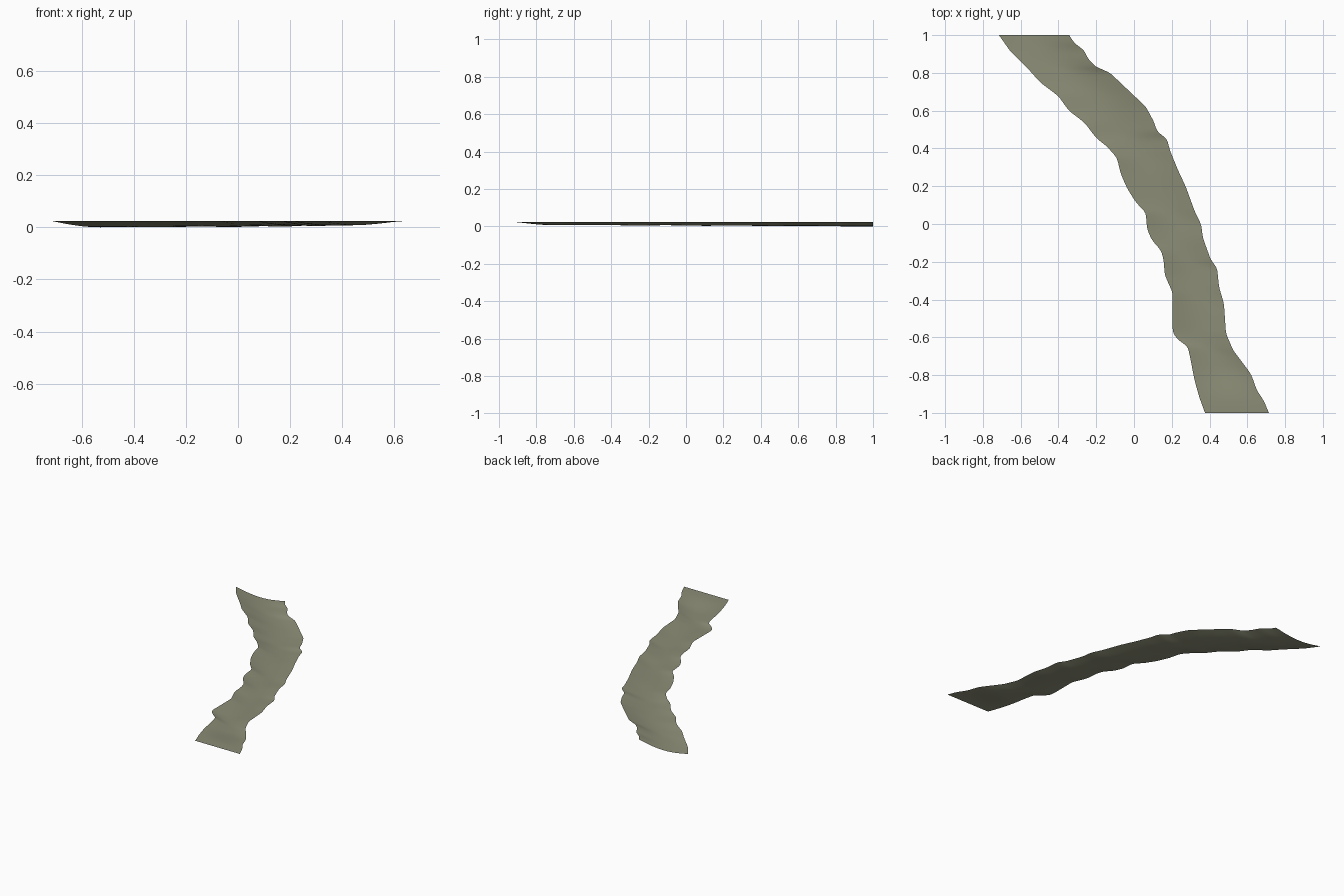
import bpy
import bmesh
import math
from mathutils import Vector

default_cube = bpy.data.objects.get("Cube")
if default_cube:
    bpy.data.objects.remove(default_cube, do_unlink=True)

ROWS = 140
COLUMNS = 12
RIM_HEIGHT = 0.025

# Wandering outlines of the two banks, from back to front
RIGHT_BANK = [
    (-.715, 1), (-.655, .915), (-.55, .81), (-.497, .75), (-.4, .677),
    (-.345, .6), (-.26, .535), (-.2, .455), (-.143, .41), (-.09, .35),
    (-.07, .265), (-.037, .19), (.01, .115), (.062, .06), (.07, -.03),
    (.095, -.085), (.143, -.14), (.157, -.19), (.163, -.27), (.205, -.365),
    (.205, -.575), (.23, -.61), (.285, -.65), (.3, -.72), (.32, -.825),
    (.345, -.915), (.376, -1)]
LEFT_BANK = [
    (-.343, 1), (-.318, .96), (-.265, .92), (-.243, .875), (-.206, .835),
    (-.127, .8), (-.053, .73), (.063, .62), (.106, .54), (.122, .49),
    (.175, .45), (.19, .39), (.233, .285), (.275, .195), (.323, .063),
    (.355, 0), (.365, -.075), (.407, -.19), (.44, -.233), (.45, -.333),
    (.476, -.42), (.487, -.58), (.524, -.667), (.62, -.795), (.65, -.88),
    (.688, -.937), (.714, -1)]


def resample(points, count):
    """Space points evenly along the length of a polyline."""
    points = [Vector(p) for p in points]
    lengths = [(b - a).length for a, b in zip(points, points[1:])]
    step = sum(lengths) / count
    result, segment, start = [], 0, 0.0
    for i in range(count + 1):
        target = i * step
        while segment < len(lengths) - 1 and target > start + lengths[segment]:
            start += lengths[segment]
            segment += 1
        t = min(1.0, (target - start) / lengths[segment])
        result.append(points[segment].lerp(points[segment + 1], t))
    return result


def smooth(points):
    """Round the corners of a path while keeping its ends."""
    middle = [(a + b * 2 + c) / 4
              for a, b, c in zip(points, points[1:], points[2:])]
    return [points[0]] + middle + [points[-1]]


def bed_depth(y):
    """Sag of the channel: flat at the front end, deepest at the back."""
    fade = min(1.0, max(0.0, (y + 0.95) / 0.2))
    fade = fade * fade * (3 - 2 * fade)
    ripple = 0.001 * math.sin(y * 17)
    return fade * (0.0195 + 0.0045 * y + ripple * (1 - y * y))


# Channel sheet: rows run between the banks, the middle sags
right_path = smooth(resample(RIGHT_BANK, ROWS))
left_path = smooth(resample(LEFT_BANK, ROWS))
bm = bmesh.new()
grid = []
for right, left in zip(right_path, left_path):
    row = []
    for column in range(COLUMNS + 1):
        across = column / COLUMNS
        spot = right.lerp(left, across)
        sag = bed_depth(spot.y) * math.sin(math.pi * across)
        row.append(bm.verts.new((spot.x, spot.y, RIM_HEIGHT - sag)))
    grid.append(row)
for back, front in zip(grid, grid[1:]):
    for c in range(COLUMNS):
        bm.faces.new((front[c], front[c + 1], back[c + 1], back[c]))

# Rest the lowest point on the ground
lowest = min(v.co.z for v in bm.verts)
for vert in bm.verts:
    vert.co.z -= lowest

mesh = bpy.data.meshes.new("river_bed")
bm.to_mesh(mesh)
bm.free()
river_bed = bpy.data.objects.new("river_bed", mesh)
bpy.context.collection.objects.link(river_bed)

# Muted olive colour
olive = bpy.data.materials.new("muted_olive")
olive.use_nodes = True
colour = (0.26, 0.265, 0.18, 1)
olive.diffuse_color = colour
olive.node_tree.nodes["Principled BSDF"].inputs["Base Color"].default_value = colour
mesh.materials.append(olive)

# Smooth shading
bpy.ops.object.select_all(action="DESELECT")
river_bed.select_set(True)
bpy.context.view_layer.objects.active = river_bed
bpy.ops.object.shade_smooth_by_angle()
